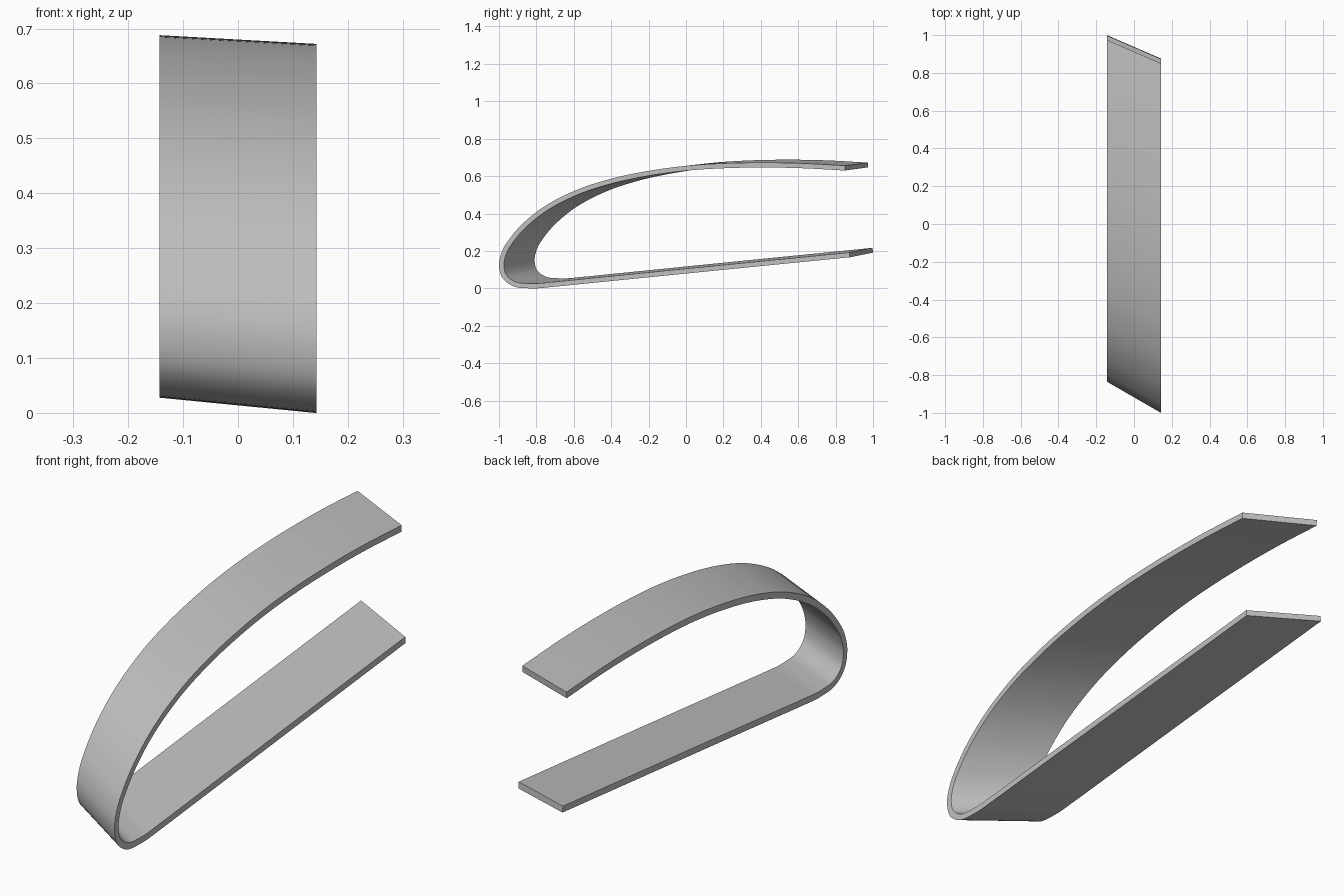
import bpy, bmesh, math
from mathutils import Vector
from mathutils.geometry import interpolate_bezier

cube = bpy.data.objects.get("Cube")
if cube:
    bpy.data.objects.remove(cube, do_unlink=True)

HALF_WIDTH = 0.143
THICKNESS = 0.026
STEPS = 7

# Outer outline of the left end (y, z), upper tail round the nose to lower tail
OUTLINE = [(0.85, 0.656), (0.6, 0.669), (0.4, 0.672), (0.2, 0.668), (0, 0.655),
           (-0.2, 0.628), (-0.4, 0.586), (-0.6, 0.52), (-0.8, 0.408),
           (-0.93, 0.283), (-0.985, 0.195), (-1, 0.125), (-0.983, 0.058),
           (-0.93, 0.014), (-0.83, 0), (-0.7, 0.009), (-0.55, 0.024),
           (0.16, 0.095), (0.876, 0.166)]


def smooth_path(points):
    """Smooth curve through the points, weighted by chord length."""
    pts = [Vector(p) for p in points]
    tangents = []
    for i, p in enumerate(pts):
        if i == 0:
            t = pts[1] - p
        elif i == len(pts) - 1:
            t = p - pts[-2]
        else:
            a, b = p - pts[i - 1], pts[i + 1] - p
            t = a / a.length * b.length + b / b.length * a.length
        tangents.append(t.normalized())
    path = [pts[0]]
    for i in range(len(pts) - 1):
        d = (pts[i + 1] - pts[i]).length / 3
        path += interpolate_bezier(pts[i], pts[i] + tangents[i] * d,
                                   pts[i + 1] - tangents[i + 1] * d, pts[i + 1], STEPS)[1:]
    return [Vector((p[0], p[1])) for p in path]


def inset_path(path, distance):
    """Parallel path on the inside of the loop."""
    inner = []
    for i, p in enumerate(path):
        t = (path[min(i + 1, len(path) - 1)] - path[max(i - 1, 0)]).normalized()
        inner.append(p + Vector((-t.y, t.x)) * distance)
    return inner


outer = smooth_path(OUTLINE)
inner = inset_path(outer, THICKNESS)

# Swept, slightly tapered skin between the left and right outlines
bm = bmesh.new()


def left(p):
    return bm.verts.new((HALF_WIDTH, p.x, p.y))


def right(p):
    return bm.verts.new((-HALF_WIDTH, p.x * 0.978 + 0.143, p.y * 0.982 + 0.028))


rings = [(left(o), right(o), right(i), left(i)) for o, i in zip(outer, inner)]
for a, b in zip(rings, rings[1:]):
    for k in range(4):
        n = (k + 1) % 4
        bm.faces.new((a[k], a[n], b[n], b[k]))
bm.faces.new(rings[0])
bm.faces.new(rings[-1])
bmesh.ops.recalc_face_normals(bm, faces=bm.faces)

mesh = bpy.data.meshes.new("wing_skin")
bm.to_mesh(mesh)
bm.free()
skin = bpy.data.objects.new("wing_skin", mesh)
bpy.context.collection.objects.link(skin)

# Plain grey
grey = bpy.data.materials.new("light_grey")
grey.use_nodes = True
colour = (0.53, 0.53, 0.53, 1)
grey.diffuse_color = colour
for node in grey.node_tree.nodes:
    if node.type == 'BSDF_PRINCIPLED':
        node.inputs["Base Color"].default_value = colour
mesh.materials.append(grey)

# Smooth skin with crisp rims
bpy.ops.object.select_all(action='DESELECT')
skin.select_set(True)
bpy.context.view_layer.objects.active = skin
bpy.ops.object.shade_smooth_by_angle(angle=math.radians(35))
